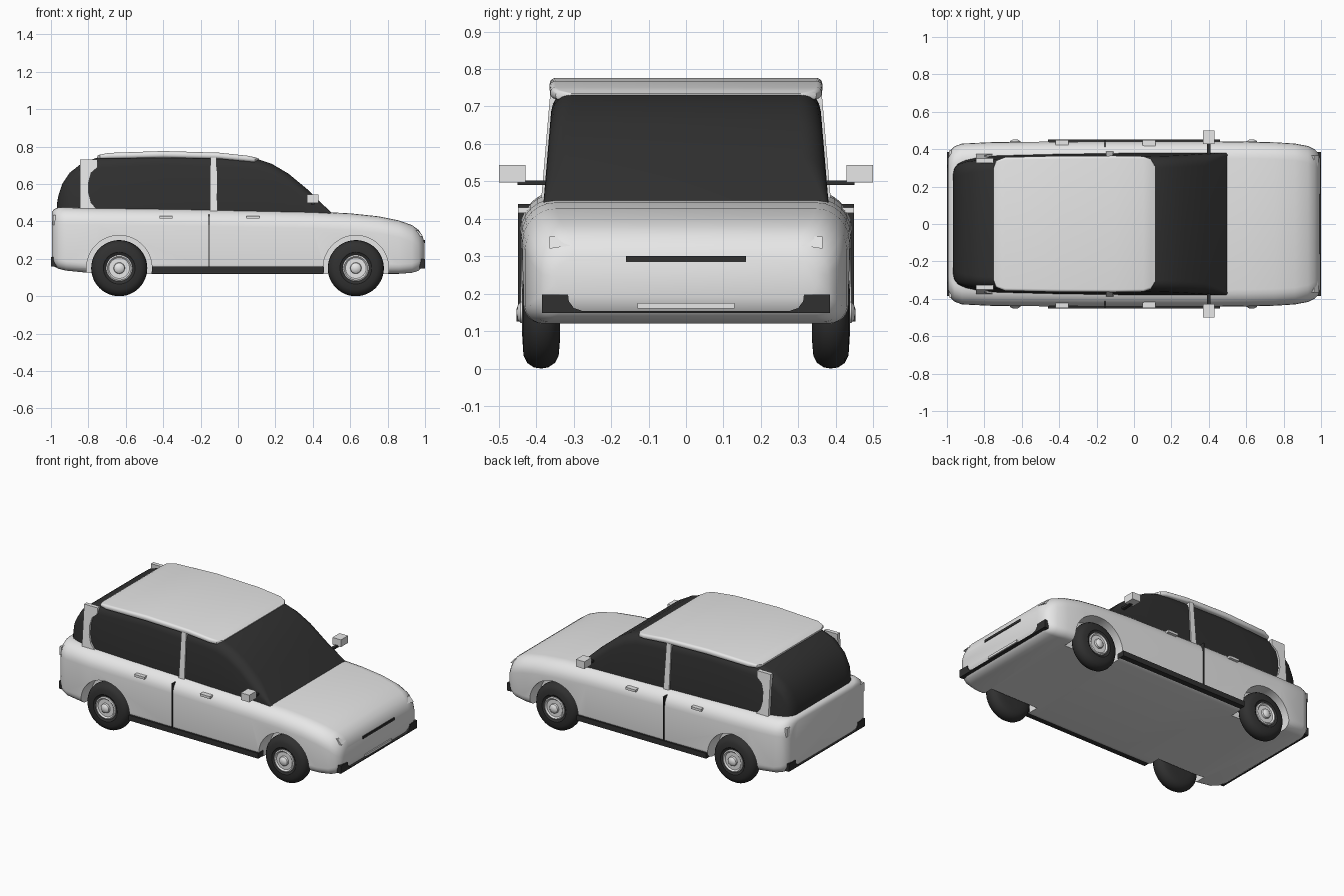
import bpy
import bmesh
from math import sin, cos, pi

if "Cube" in bpy.data.objects:
    bpy.data.objects.remove(bpy.data.objects["Cube"], do_unlink=True)


def material(name, value):
    mat = bpy.data.materials.new(name)
    colour = (value, value, value, 1)
    mat.use_nodes = True
    mat.diffuse_color = colour
    mat.node_tree.nodes["Principled BSDF"].inputs["Base Color"].default_value = colour
    return mat


PAINT = material("light_grey_paint", 0.8)
DARK = material("dark_trim_and_glass", 0.03)
SIDES = (("left", 1), ("right", -1))


def finish(name, bm, mat, smooth=True):
    bmesh.ops.remove_doubles(bm, verts=bm.verts, dist=1e-5)
    bmesh.ops.recalc_face_normals(bm, faces=bm.faces)
    mesh = bpy.data.meshes.new(name)
    bm.to_mesh(mesh)
    bm.free()
    mesh.materials.append(mat)
    obj = bpy.data.objects.new(name, mesh)
    bpy.context.collection.objects.link(obj)
    if smooth:
        shade(obj)
    return obj


def activate(obj):
    bpy.ops.object.select_all(action="DESELECT")
    obj.select_set(True)
    bpy.context.view_layer.objects.active = obj


def shade(obj):
    activate(obj)
    bpy.ops.object.shade_smooth_by_angle(angle=pi / 5)


def bridge(bm, rings, closed=True):
    """Join consecutive rings of vertices with quads."""
    for a, b in zip(rings, rings[1:]):
        count = len(a)
        for i in range(count if closed else count - 1):
            j = (i + 1) % count
            bm.faces.new((a[i], a[j], b[j], b[i]))


def section(x, low, high, half, r_low, r_high, taper, steps=7):
    """Rounded upright cross-section, narrowing with height by taper."""
    height = high - low
    r_low, r_high = min(r_low, height * 0.45), min(r_high, height * 0.45)
    corners = ((1, 1, r_high), (-1, 1, r_high), (-1, -1, r_low), (1, -1, r_low))
    points = []
    for quarter, (sy, sz, r) in enumerate(corners):
        cy = sy * (half - r)
        cz = high - r if sz > 0 else low + r
        for k in range(steps):
            angle = (quarter + k / (steps - 1)) * pi / 2
            z = cz + r * sin(angle)
            y = (cy + r * cos(angle)) * (1 - taper * (z - 0.45))
            points.append((x, y, z))
    return points


def loft(name, stations, r_low, r_high, mat, taper=0):
    bm = bmesh.new()
    rings = [[bm.verts.new(p) for p in section(*s, r_low, r_high, taper)] for s in stations]
    bridge(bm, rings)
    bm.faces.new(rings[0])
    bm.faces.new(rings[-1])
    return finish(name, bm, mat)


def lathe(name, profile, x, z, side, mat, segments=48):
    """Turn (radius, y) points about a crosswise axle."""
    bm = bmesh.new()
    rings = []
    for i in range(segments + 1):
        a = 2 * pi * i / segments
        rings.append([bm.verts.new((x + r * cos(a), side * y, z + r * sin(a))) for r, y in profile])
    bridge(bm, rings, closed=False)
    return finish(name, bm, mat)


def plate(name, outline, place, mat):
    """Extrude a flat outline; place maps (u, v, depth 0 or 1) to a position."""
    bm = bmesh.new()
    rings = [[bm.verts.new(place(u, v, t)) for u, v in outline] for t in (0, 1)]
    bridge(bm, rings)
    bm.faces.new(rings[0])
    bm.faces.new(rings[1])
    return finish(name, bm, mat, smooth=False)


def box(name, xs, ys, zs, mat):
    outline = [(xs[0], zs[0]), (xs[1], zs[0]), (xs[1], zs[1]), (xs[0], zs[1])]
    return plate(name, outline, lambda u, v, t: (u, ys[t], v), mat)


# Lower body: x, underside, top, half width
body = loft("body", [
    (-0.995, 0.18, 0.45, 0.35), (-0.985, 0.16, 0.465, 0.39), (-0.96, 0.147, 0.475, 0.415),
    (-0.92, 0.137, 0.475, 0.43), (-0.75, 0.12, 0.472, 0.438), (-0.2, 0.12, 0.465, 0.442),
    (0.4, 0.12, 0.453, 0.442), (0.6, 0.12, 0.443, 0.44), (0.75, 0.12, 0.427, 0.437),
    (0.86, 0.12, 0.405, 0.43), (0.93, 0.125, 0.38, 0.417), (0.965, 0.136, 0.355, 0.4),
    (0.985, 0.155, 0.325, 0.38), (0.996, 0.19, 0.29, 0.35)], 0.05, 0.09, PAINT)

# Wheel arches cut into the body sides
AXLES = (("front", 0.63), ("rear", -0.635))
HUB_Z = 0.15
for end, x in AXLES:
    for label, side in SIDES:
        cutter = lathe("arch_cutter", [(0, 0.33), (0.175, 0.33), (0.175, 0.6), (0, 0.6)],
                       x, HUB_Z, side, PAINT)
        cutter.hide_render = True
        cut = body.modifiers.new("arch", "BOOLEAN")
        cut.operation = "DIFFERENCE"
        cut.solver = "EXACT"
        cut.object = cutter
        activate(body)
        bpy.ops.object.modifier_apply(modifier=cut.name)
        bpy.data.objects.remove(cutter, do_unlink=True)
shade(body)

# Glass cabin
loft("cabin_glass", [
    (-0.967, 0.42, 0.50, 0.27), (-0.96, 0.42, 0.54, 0.3), (-0.94, 0.42, 0.60, 0.325),
    (-0.9, 0.42, 0.66, 0.343), (-0.83, 0.42, 0.715, 0.358), (-0.73, 0.42, 0.748, 0.367),
    (-0.4, 0.42, 0.762, 0.375), (0, 0.42, 0.745, 0.38), (0.1, 0.42, 0.735, 0.38),
    (0.18, 0.42, 0.708, 0.38), (0.27, 0.42, 0.655, 0.38), (0.38, 0.42, 0.564, 0.38),
    (0.5, 0.42, 0.445, 0.38)], 0.01, 0.06, DARK, taper=0.22)

# Roof panel with rounded corners
loft("roof", [
    (-0.752, 0.738, 0.75, 0.3), (-0.738, 0.735, 0.757, 0.338), (-0.69, 0.735, 0.766, 0.357),
    (-0.4, 0.74, 0.776, 0.364), (-0.1, 0.734, 0.767, 0.365), (0.05, 0.72, 0.751, 0.362),
    (0.09, 0.717, 0.743, 0.348), (0.112, 0.722, 0.735, 0.31)], 0.02, 0.02, PAINT)

TYRE = [(0, 0.337), (0.08, 0.337), (0.115, 0.34), (0.135, 0.35), (0.147, 0.368), (0.15, 0.387),
        (0.147, 0.406), (0.135, 0.424), (0.115, 0.434), (0.085, 0.436), (0.068, 0.425), (0, 0.42)]
HUB = [(0.07, 0.415), (0.07, 0.434), (0.063, 0.438), (0.055, 0.43), (0.03, 0.43),
       (0.028, 0.442), (0.018, 0.45), (0, 0.453)]
REAR_PILLAR = [(-0.845, 0.465), (-0.755, 0.465), (-0.785, 0.5), (-0.798, 0.55),
               (-0.798, 0.61), (-0.785, 0.66), (-0.75, 0.69), (-0.75, 0.73), (-0.845, 0.73)]
MID_PILLAR = [(-0.15, 0.455), (-0.11, 0.455), (-0.115, 0.752), (-0.148, 0.752)]
HEADLIGHT = [(0.25, 0.337), (0.365, 0.32), (0.365, 0.352), (0.25, 0.352)]

for label, side in SIDES:
    # Wheels
    for end, x in AXLES:
        lathe(f"{end}_{label}_tyre", TYRE, x, HUB_Z, side, DARK)
        lathe(f"{end}_{label}_hub", HUB, x, HUB_Z, side, PAINT)

    # Window pillars leaning in with the glass
    for part, outline, base in (("rear_pillar", REAR_PILLAR, 0.374), ("middle_pillar", MID_PILLAR, 0.386)):
        plate(f"{label}_{part}", outline, lambda u, v, t: (
            u, side * (base - 0.085 * (v - 0.46) - 0.025 * t), v), PAINT)

    # Door mirrors
    box(f"{label}_mirror_stalk", (0.39, 0.41), (side * 0.36, side * 0.45), (0.49, 0.502), DARK)
    box(f"{label}_mirror", (0.37, 0.43), (side * 0.428, side * 0.5), (0.497, 0.543), PAINT)

    # Door handles, door gap and sill
    for door, x in (("rear", -0.385), ("front", 0.08)):
        box(f"{label}_{door}_door_handle", (x - 0.035, x + 0.035),
            (side * 0.4, side * 0.449), (0.415, 0.43), PAINT)
    box(f"{label}_door_gap", (-0.158, -0.152), (side * 0.4, side * 0.449), (0.155, 0.44), DARK)
    box(f"{label}_sill", (-0.46, 0.46), (side * 0.4, side * 0.452), (0.126, 0.16), DARK)

    # Lamps
    plate(f"{label}_headlight", HEADLIGHT, lambda u, v, t: (
        0.99 - 0.9 * (v - 0.32) - 0.03 * t, side * u, v), PAINT)
    box(f"{label}_tail_light", (-0.99, -0.975), (side * 0.36, side * 0.392), (0.38, 0.435), PAINT)

# Bumpers: thin strip with raised rounded ends
half = [(0.385, 0.148), (0.385, 0.198), (0.315, 0.198), (0.313, 0.18), (0.3, 0.162), (0.275, 0.153)]
bumper = half + [(-u, v) for u, v in reversed(half)]
plate("front_bumper", bumper, lambda u, v, t: (0.97 + 0.029 * t, u, v), DARK)
plate("rear_bumper", bumper, lambda u, v, t: (-0.96 - 0.039 * t, u, v + 0.012), DARK)

# Nose details
box("grille", (0.97, 1), (-0.16, 0.16), (0.285, 0.3), DARK)
box("number_plate", (0.97, 0.999), (-0.13, 0.13), (0.16, 0.175), PAINT)
